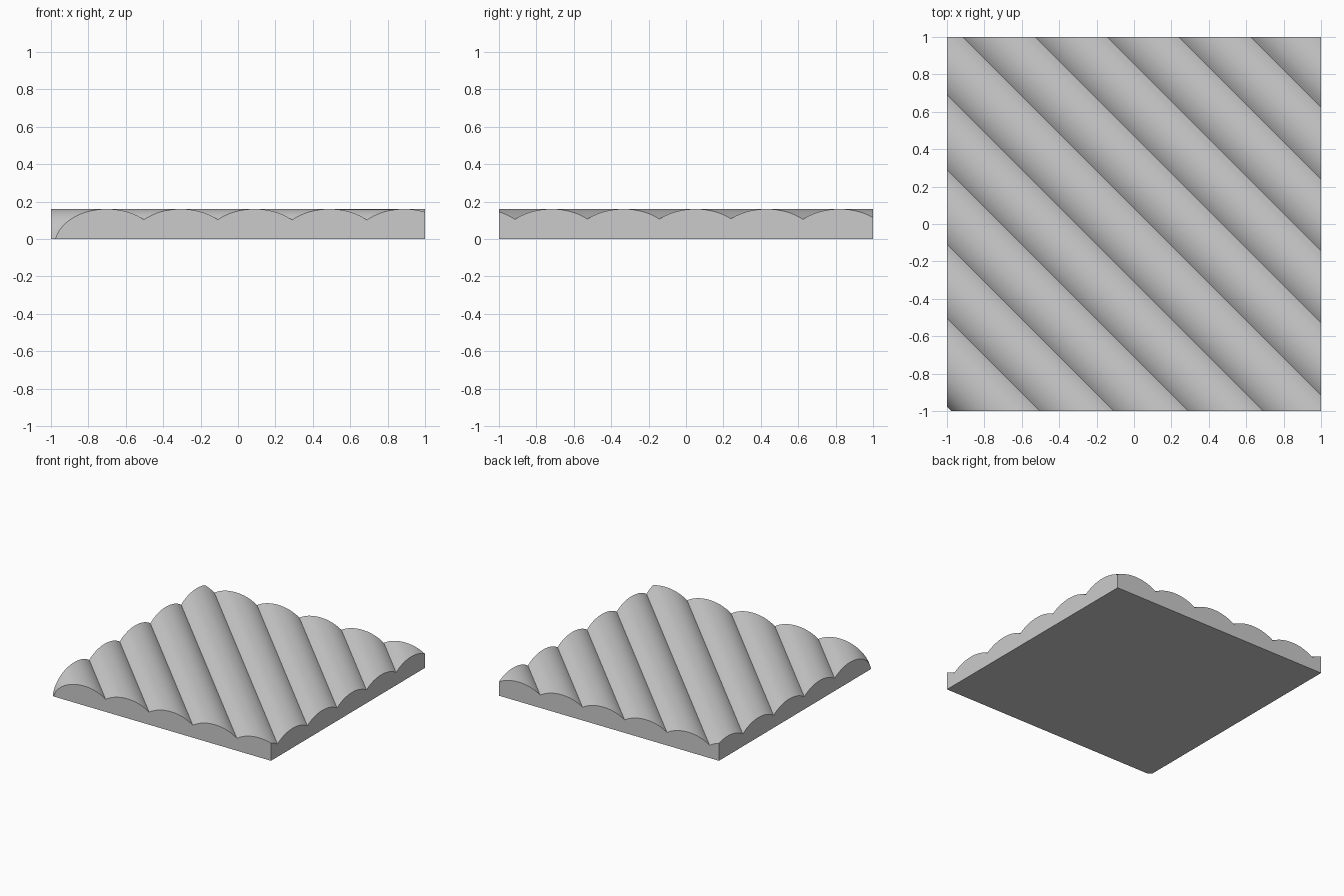
import bpy
import bmesh
from math import sqrt
from mathutils import Vector

cube = bpy.data.objects.get("Cube")
if cube:
    bpy.data.objects.remove(cube, do_unlink=True)

HEIGHT, RADIUS, STEPS = 0.16, 0.2, 24
# Crest positions of the rounded ridges, measured as x + y
CRESTS = [-1.70, -1.305, -0.91, -0.51, -0.11, 0.28, 0.665, 1.05, 1.43, 1.82]

grey = bpy.data.materials.new("plain_grey")
grey.use_nodes = True
colour = (0.6, 0.6, 0.6, 1)
grey.diffuse_color = colour
grey.node_tree.nodes["Principled BSDF"].inputs["Base Color"].default_value = colour

# Cross-section: a row of overlapping round rods on a flat bottom
foot = sqrt(2 * (RADIUS**2 - (RADIUS - HEIGHT)**2))
valleys = [(a + b) / 2 for a, b in zip(CRESTS, CRESTS[1:])]
bounds = [CRESTS[0] - foot] + valleys + [CRESTS[-1] + foot]
profile = []
for crest, start, end in zip(CRESTS, bounds, bounds[1:]):
    for i in range(STEPS):
        s = start + (end - start) * i / STEPS
        drop = RADIUS - sqrt(RADIUS**2 - (s - crest)**2 / 2)
        profile.append((s, HEIGHT - drop))
profile.append((bounds[-1], 0))

# Extrude the section along the diagonal
bm = bmesh.new()
start = Vector((-2.5, 2.5, 0))
section = bm.faces.new([bm.verts.new(start + Vector((s / 2, s / 2, z))) for s, z in profile])
result = bmesh.ops.extrude_face_region(bm, geom=[section], use_keep_orig=True)
moved = [v for v in result["geom"] if isinstance(v, bmesh.types.BMVert)]
bmesh.ops.translate(bm, verts=moved, vec=(5, -5, 0))

# Trim to a square and cap each cut side
for side in [Vector((1, 0, 0)), Vector((-1, 0, 0)), Vector((0, 1, 0)), Vector((0, -1, 0))]:
    cut = bmesh.ops.bisect_plane(bm, geom=bm.verts[:] + bm.edges[:] + bm.faces[:],
                                 plane_co=side, plane_no=side, clear_outer=True)
    rim = [e for e in cut["geom_cut"] if isinstance(e, bmesh.types.BMEdge)]
    bmesh.ops.contextual_create(bm, geom=rim)
bmesh.ops.recalc_face_normals(bm, faces=bm.faces[:])

mesh = bpy.data.meshes.new("ridged_panel")
bm.to_mesh(mesh)
bm.free()
mesh.materials.append(grey)
panel = bpy.data.objects.new("ridged_panel", mesh)
bpy.context.collection.objects.link(panel)

# Smooth ridges with crisp valleys and edges
bpy.ops.object.select_all(action="DESELECT")
panel.select_set(True)
bpy.context.view_layer.objects.active = panel
bpy.ops.object.shade_smooth_by_angle(angle=0.5)
